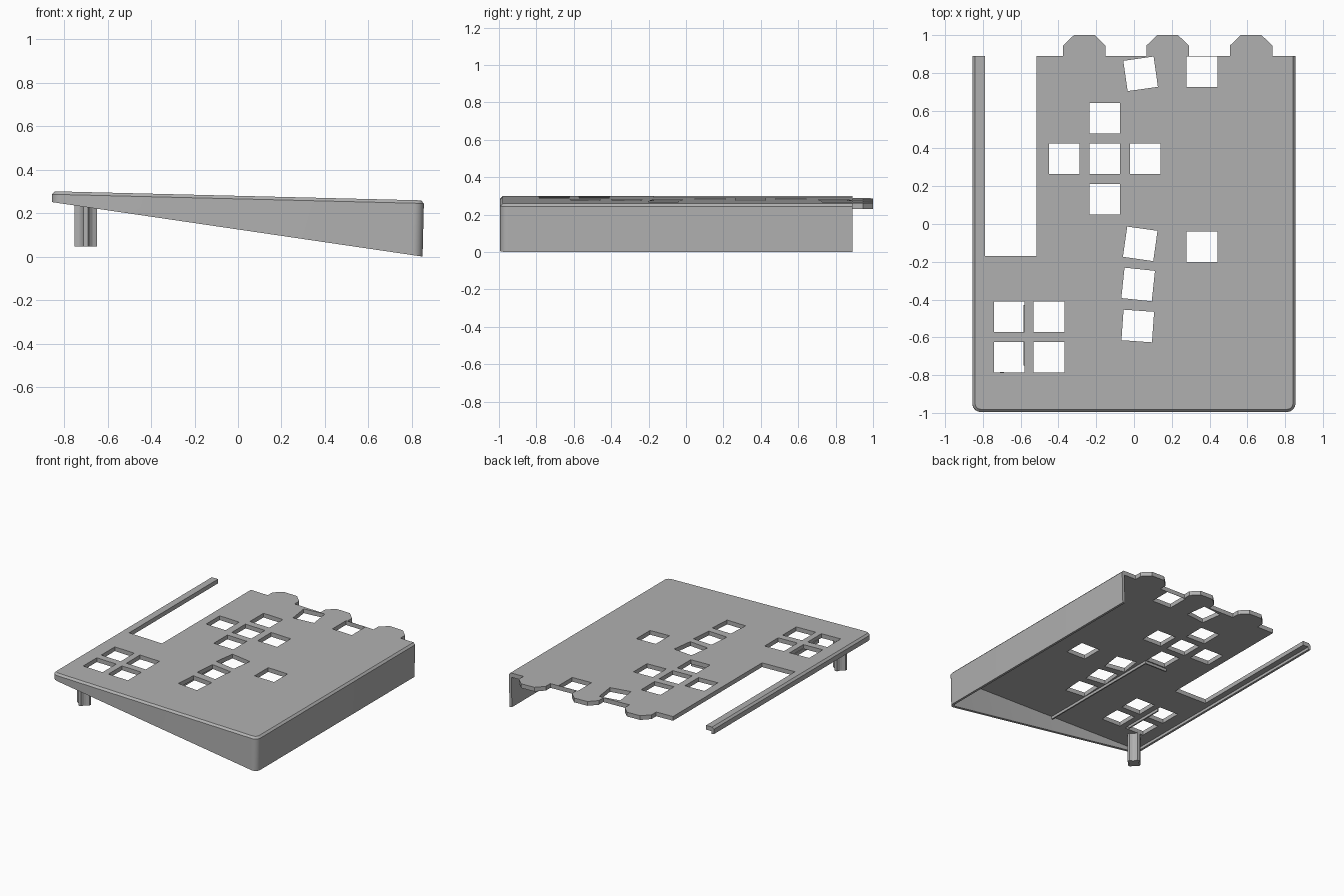
import bpy, bmesh, math

if "Cube" in bpy.data.objects:
    bpy.data.objects.remove(bpy.data.objects["Cube"])

grey = bpy.data.materials.new("plain grey")
grey.use_nodes = True
grey.diffuse_color = (0.44, 0.44, 0.44, 1)
grey.node_tree.nodes["Principled BSDF"].inputs["Base Color"].default_value = (0.44, 0.44, 0.44, 1)

HALF, FRONT, BACK = 0.855, -0.995, 0.89
PLATE, WALL, BEVEL, RADIUS = 0.032, 0.02, 0.014, 0.045


def top_z(x):
    return 0.279 - 0.0246 * x


def foot_z(x):
    return max(0, 0.125 - 0.1465 * x)


def finish(name, bm):
    bmesh.ops.recalc_face_normals(bm, faces=bm.faces)
    mesh = bpy.data.meshes.new(name)
    bm.to_mesh(mesh)
    bm.free()
    mesh.materials.append(grey)
    obj = bpy.data.objects.new(name, mesh)
    bpy.context.collection.objects.link(obj)
    return obj


def prism(bm, outline, low, high):
    """Extrude an outline between two height functions of x."""
    a = [bm.verts.new((x, y, low(x))) for x, y in outline]
    b = [bm.verts.new((x, y, high(x))) for x, y in outline]
    bm.faces.new(a[::-1])
    bm.faces.new(b)
    for i in range(len(a)):
        j = (i + 1) % len(a)
        bm.faces.new((a[i], a[j], b[j], b[i]))


def rectangle(x0, x1, y0, y1):
    return [(x0, y0), (x1, y0), (x1, y1), (x0, y1)]


def square(cx, cy, degrees, half=0.081):
    t = math.radians(degrees)
    return [(cx + half * (u * math.cos(t) - v * math.sin(t)),
             cy + half * (u * math.sin(t) + v * math.cos(t)))
            for u, v in ((-1, -1), (1, -1), (1, 1), (-1, 1))]


def u_path(inset):
    """Left side, rounded front corners, right side; open at the back."""
    half, front, r = HALF - inset, FRONT + inset, RADIUS - inset
    pts = [(-half, BACK)]
    for side, start in ((-1, 180), (1, 270)):
        for i in range(9):
            t = math.radians(start + 90 * i / 8)
            pts.append((side * (half - r) + r * math.cos(t), front + r + r * math.sin(t)))
    return pts + [(half, BACK)]


# Wedge shell: top plate with a skirt on three sides
bm = bmesh.new()
sections = [(BEVEL, top_z),
            (0, lambda x: top_z(x) - BEVEL),
            (0, foot_z),
            (WALL, foot_z),
            (WALL, lambda x: top_z(x) - PLATE)]
rings = []
for inset, height in sections:
    ring = []
    for x, y in u_path(inset):
        z = height(x)
        lean = 0.0246 * (top_z(x) - z)
        ring.append(bm.verts.new((x - lean, y, z)))
    rings.append(ring)
for a, b in zip(rings, rings[1:]):
    for i in range(len(a) - 1):
        bm.faces.new((a[i], a[i + 1], b[i + 1], b[i]))
bm.faces.new(rings[0])
bm.faces.new(rings[-1])
bm.faces.new([r[0] for r in rings] + [r[-1] for r in reversed(rings)])
shell = finish("wedge_shell", bm)

# Openings: switch holes and the long slot
holes = [(-0.66, -0.49, 0), (-0.45, -0.49, 0), (-0.66, -0.705, 0), (-0.45, -0.705, 0),
         (-0.155, 0.56, 0), (-0.155, 0.345, 0), (-0.155, 0.13, 0),
         (-0.37, 0.345, 0), (0.06, 0.345, 0),
         (0.36, 0.807, 0), (0.36, -0.12, 0),
         (0.035, 0.795, 8), (0.033, -0.105, -8), (0.022, -0.32, -6), (0.02, -0.54, -4)]
bm = bmesh.new()
for hole in holes:
    prism(bm, square(*hole), lambda x: top_z(x) - 0.1, lambda x: top_z(x) + 0.1)
prism(bm, rectangle(-0.79, -0.515, -0.17, 1.1), lambda x: 0.1, lambda x: 0.5)
cutter = finish("opening_cutter", bm)
cutter.hide_render = True
mod = shell.modifiers.new("openings", "BOOLEAN")
mod.operation, mod.object, mod.solver = "DIFFERENCE", cutter, "EXACT"
bpy.context.view_layer.objects.active = shell
shell.select_set(True)
bpy.ops.object.modifier_apply(modifier=mod.name)
bpy.data.objects.remove(cutter)
bpy.ops.object.shade_smooth_by_angle(angle=math.radians(25))

# Chamfered tabs along the back edge
for name, x in (("right_tab", -0.263), ("middle_tab", 0.178), ("left_tab", 0.62)):
    bm = bmesh.new()
    outline = [(x - 0.112, BACK), (x + 0.112, BACK), (x + 0.112, 0.945), (x + 0.055, 1.0),
               (x - 0.055, 1.0), (x - 0.112, 0.945)]
    prism(bm, outline, lambda x: top_z(x) - PLATE, top_z)
    finish(name, bm)

# Low ribs under the plate
ribs = {"long_rib": rectangle(-0.08, -0.07, -0.975, 0.03),
        "cross_rib": rectangle(-0.26, -0.07, 0.03, 0.04),
        "pad_rib": rectangle(-0.585, -0.575, -0.75, -0.43)}
for name, outline in ribs.items():
    bm = bmesh.new()
    prism(bm, outline, lambda x: top_z(x) - PLATE - 0.02, lambda x: top_z(x) - PLATE + 0.005)
    finish(name, bm)

# Fluted support post
bm = bmesh.new()
outline = []
for i in range(16):
    t = math.radians(22.5 * i + 11.25)
    r = 0.052 if i % 4 in (0, 3) else 0.036
    outline.append((-0.7 + r * math.cos(t), -0.835 + r * math.sin(t)))
prism(bm, outline, lambda x: 0.045, lambda x: top_z(x) - PLATE + 0.005)
finish("support_post", bm)
